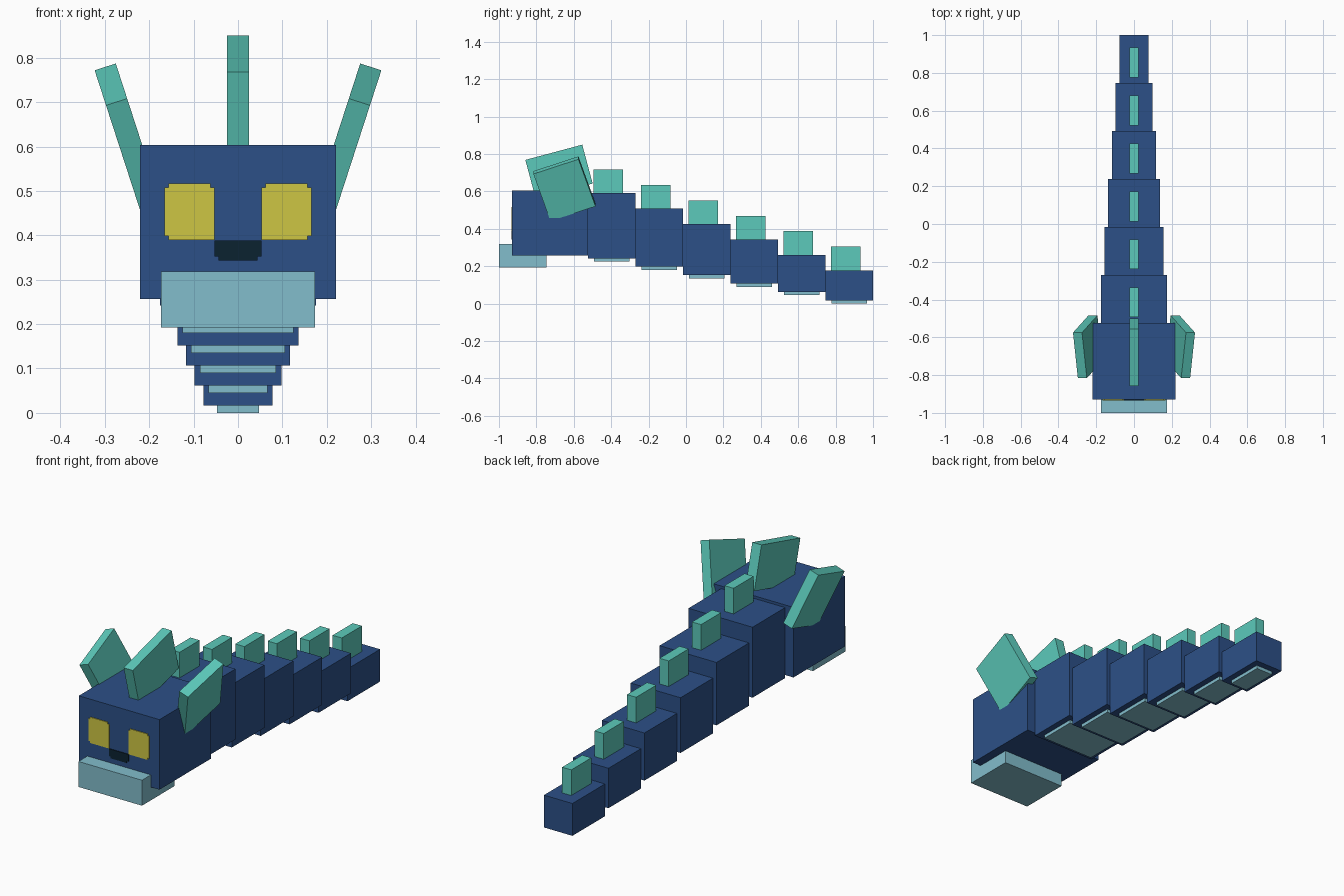
import bpy
import bmesh
from math import radians
from mathutils import Euler, Matrix, Vector

cube = bpy.data.objects.get("Cube")
if cube:
    bpy.data.objects.remove(cube, do_unlink=True)


def linear(c):
    c /= 255
    return c / 12.92 if c <= 0.04045 else ((c + 0.055) / 1.055) ** 2.4


def material(name, rgb):
    color = [linear(c) for c in rgb] + [1]
    mat = bpy.data.materials.new(name)
    mat.use_nodes = True
    mat.diffuse_color = color
    mat.node_tree.nodes["Principled BSDF"].inputs["Base Color"].default_value = color
    return mat


navy = material("navy hide", (44, 80, 135))
teal = material("teal fin", (92, 202, 187))
pale = material("pale blue belly", (130, 189, 204))
yellow = material("yellow eye", (206, 198, 68))
dark = material("dark nose", (11, 34, 48))


def finish(name, bm, mat):
    bmesh.ops.recalc_face_normals(bm, faces=bm.faces)
    mesh = bpy.data.meshes.new(name)
    bm.to_mesh(mesh)
    bm.free()
    mesh.materials.append(mat)
    obj = bpy.data.objects.new(name, mesh)
    bpy.context.collection.objects.link(obj)
    return obj


def box(name, center, size, mat, pitch=0, roll=0):
    """Box of the given size, pitched about x and then rolled about y."""
    bm = bmesh.new()
    bmesh.ops.create_cube(bm, size=1, matrix=Matrix.Diagonal((*size, 1)))
    obj = finish(name, bm, mat)
    obj.location = center
    obj.rotation_euler = Euler((radians(pitch), radians(roll), 0))
    return obj


def block(name, half_x, y0, y1, z0, z1, mat):
    """Box centred on x = 0, given by its limits."""
    return box(name, (0, (y0 + y1) / 2, (z0 + z1) / 2),
               (2 * half_x, y1 - y0, z1 - z0), mat)


def face_plate(name, x0, x1, z0, z1, notched, mat, step=0.009):
    """Thin plate on the face; the listed corners get a square notch."""
    corners = [("low_right", x0, z0, 1, 1), ("low_left", x1, z0, -1, 1),
               ("high_left", x1, z1, -1, -1), ("high_right", x0, z1, 1, -1)]
    points = []
    for i, (key, x, z, sx, sz) in enumerate(corners):
        if key in notched:
            a, b = x + sx * step, z + sz * step
            cut = [(x, b), (a, b), (a, z)]
            points += cut if i % 2 == 0 else cut[::-1]
        else:
            points.append((x, z))
    bm = bmesh.new()
    face = bm.faces.new([bm.verts.new((x, HEAD_FRONT - 0.004, z)) for x, z in points])
    new = bmesh.ops.extrude_face_region(bm, geom=[face])["geom"]
    bmesh.ops.translate(bm, vec=Vector((0, 0.005, 0)),
                        verts=[v for v in new if isinstance(v, bmesh.types.BMVert)])
    return finish(name, bm, mat)


# Head and jaw
HEAD_FRONT = -0.93
block("head", 0.221, HEAD_FRONT, -0.525, 0.257, 0.604, navy)
block("jaw", 0.174, -1, -0.745, 0.192, 0.318, pale)

# Eyes and nose
face_plate("left_eye", 0.053, 0.166, 0.389, 0.517,
           {"low_left", "high_left", "high_right"}, yellow)
face_plate("right_eye", -0.166, -0.053, 0.389, 0.517,
           {"low_right", "high_left", "high_right"}, yellow)
face_plate("nose", -0.053, 0.053, 0.343, 0.388, {"low_left", "low_right"}, dark)

# Head crest and the two splayed ear fins
box("head_crest", (0, -0.679, 0.705), (0.05, 0.315, 0.215), teal, pitch=15)
for name, side in (("left", 1), ("right", -1)):
    box(name + "_ear_fin", (side * 0.2454, -0.65, 0.614), (0.05, 0.255, 0.28),
        teal, pitch=19, roll=side * 18)

# Body segments, growing from the tail tip to the neck
for i in range(6):
    y = 0.8725 - 0.254 * i
    half = 0.078 + 0.0195 * i
    bottom, top = 0.017 + 0.045 * i, 0.177 + 0.0828 * i
    label = str(6 - i)
    block("body_segment_" + label, half, y - 0.1275, y + 0.1275, bottom, top, navy)
    block("belly_plate_" + label, half - 0.031, y - 0.095, y + 0.095,
          bottom - 0.017, bottom + 0.02, pale)
    block("back_fin_" + label, 0.025, y - 0.096, y + 0.061,
          top - 0.02, top + 0.127, teal)
